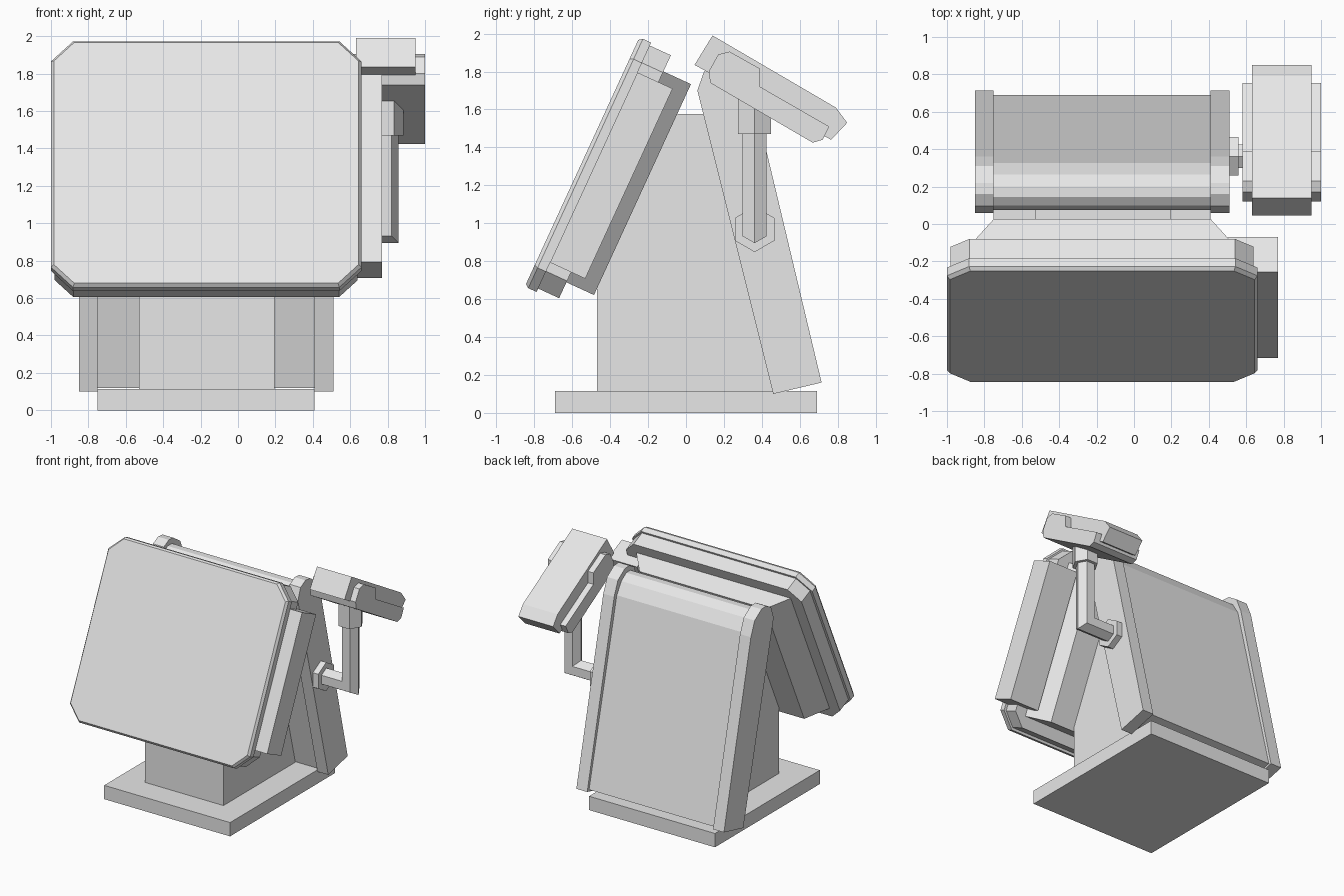
import bpy, bmesh
from math import sin, cos, pi, radians
from mathutils import Vector

cube = bpy.data.objects.get("Cube")
if cube:
    bpy.data.objects.remove(cube, do_unlink=True)

grey = bpy.data.materials.new("light_grey")
grey.use_nodes = True
grey.diffuse_color = (0.8, 0.8, 0.8, 1)
grey.node_tree.nodes["Principled BSDF"].inputs["Base Color"].default_value = grey.diffuse_color


def loft(name, rings):
    """Join equal-length rings of points into a closed solid."""
    bm = bmesh.new()
    loops = [[bm.verts.new(p) for p in ring] for ring in rings]
    n = len(loops[0])
    for a, b in zip(loops, loops[1:]):
        for i in range(n):
            j = (i + 1) % n
            bm.faces.new((a[i], a[j], b[j], b[i]))
    bm.faces.new(loops[0])
    bm.faces.new(loops[-1])
    bmesh.ops.recalc_face_normals(bm, faces=bm.faces)
    mesh = bpy.data.meshes.new(name)
    bm.to_mesh(mesh)
    bm.free()
    mesh.materials.append(grey)
    obj = bpy.data.objects.new(name, mesh)
    bpy.context.collection.objects.link(obj)
    return obj


def extrude_x(name, profile, x0, x1):
    """Extrude a side (y, z) profile across x."""
    return loft(name, [[(x, y, z) for y, z in profile] for x in (x0, x1)])


def hexagon(r, start=0):
    return [(r * cos(start + i * pi / 3), r * sin(start + i * pi / 3)) for i in range(6)]


# Base slab and the column that carries the screen
extrude_x("base", [(-.69, 0), (.69, 0), (.69, .115), (-.69, .115)], -.75, .41)
extrude_x("column", [(-.47, .115), (.5, .115), (.14, 1.575), (-.05, 1.575), (-.47, .66)], -.53, .195)

# Leaning rear panel between two thicker cheeks
cheek = [(.46, .10), (.715, .16), (.36, 1.65), (.31, 1.77), (.22, 1.83),
         (.16, 1.835), (.095, 1.80), (.06, 1.70)]
for side, x in (("right", -.85), ("left", .41)):
    extrude_x(side + "_cheek", cheek, x, x + .1)
inner = [(.475, .12), (.69, .17), (.325, 1.65), (.265, 1.745), (.20, 1.79),
         (.145, 1.79), (.10, 1.76), (.075, 1.70)]
extrude_x("rear_panel", inner, -.75, .41)

# Tilted screen: s runs up the glass, n runs backward through it
TILT = radians(24.7)
UP = Vector((0, sin(TILT), cos(TILT)))
BACK = Vector((0, cos(TILT), -sin(TILT)))
ORIGIN = Vector((0, -.85, .666))


def ring(x0, x1, s0, s1, n, c=0):
    """Rectangle on the tilted plane, with corners cut by c."""
    if c:
        pts = [(x0 + c, s0), (x1 - c, s0), (x1, s0 + c), (x1, s1 - c),
               (x1 - c, s1), (x0 + c, s1), (x0, s1 - c), (x0, s0 + c)]
    else:
        pts = [(x0, s0), (x1, s0), (x1, s1), (x0, s1)]
    return [ORIGIN + Vector((x, 0, 0)) + UP * s + BACK * n for x, s in pts]


loft("screen_front", [ring(-.985, .645, .015, 1.432, 0, .11),
                      ring(-1, .66, 0, 1.447, .02, .118),
                      ring(-1, .66, 0, 1.447, .068, .118)])
loft("screen_frame", [ring(-.98, .64, .02, 1.43, .06, .1),
                      ring(-.98, .64, .02, 1.43, .19, .1)])
loft("screen_back", [ring(-.89, .55, .112, 1.336, .18),
                     ring(-.75, .41, .112, 1.336, .35)])
loft("side_reader", [ring(.5, .77, .171, 1.274, .068),
                     ring(.5, .77, .171, 1.274, .272)])

# Bent hexagonal arm with wall flange and top collar
AX, AY, AZ = .785, .362, .968
bar = hexagon(.073)
loft("arm", [[(.5, AY + v, AZ - u) for u, v in bar],
             [(AX + u, AY + v, AZ - u) for u, v in bar],
             [(AX + u, AY + v, 1.65) for u, v in bar]])
loft("arm_flange", [[(x, AY + v, AZ + u) for u, v in hexagon(.12)] for x in (.5, .56)])
loft("arm_collar", [[(AX + u, AY + v, z) for u, v in hexagon(.1)] for z in (1.47, 1.68)])

# Tilted camera head with a wider shell around its lower half
extrude_x("head_body", [(.045, 1.835), (.14, 1.99), (.79, 1.61), (.85, 1.53), (.765, 1.44)], .63, .95)
extrude_x("head_shell", [(.128, 1.74), (.12, 1.80), (.17, 1.89), (.23, 1.905), (.39, 1.815),
                         (.39, 1.72), (.755, 1.51), (.72, 1.44), (.668, 1.425)], .58, 1.0)
